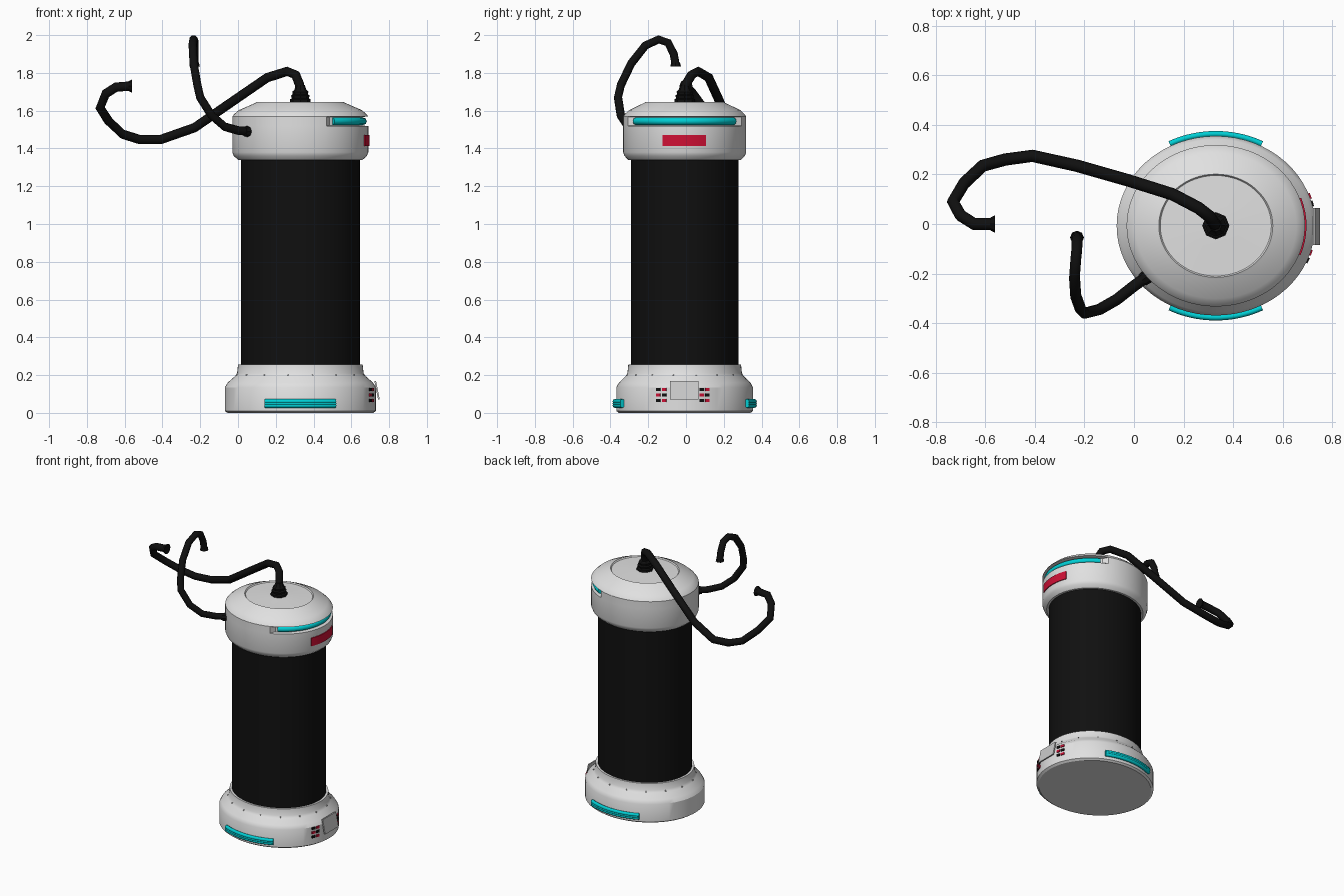
import bpy
import bmesh
from math import sin, cos, pi, radians
from mathutils import Vector

if "Cube" in bpy.data.objects:
    bpy.data.objects.remove(bpy.data.objects["Cube"], do_unlink=True)

CENTRE_X, CENTRE_Y, SQUASH = 0.33, -0.007, 0.905
SEGMENTS = 64


def material(name, red, green, blue):
    mat = bpy.data.materials.new(name)
    mat.use_nodes = True
    colour = (red, green, blue, 1)
    mat.diffuse_color = colour
    mat.node_tree.nodes["Principled BSDF"].inputs["Base Color"].default_value = colour
    return mat


WHITE = material("white_shell", 0.75, 0.75, 0.75)
BLACK = material("black_rubber", 0.005, 0.005, 0.005)
CYAN = material("cyan_light", 0.0, 0.62, 0.66)
RED = material("red_label", 0.62, 0.005, 0.035)
GREY = material("grey_panel", 0.6, 0.6, 0.6)


def finish(name, mesh, mat, smooth_angle=30):
    """Link a mesh as a named, coloured, smooth-by-angle object."""
    obj = bpy.data.objects.new(name, mesh)
    bpy.context.collection.objects.link(obj)
    mesh.materials.clear()
    mesh.materials.append(mat)
    bpy.ops.object.select_all(action="DESELECT")
    obj.select_set(True)
    bpy.context.view_layer.objects.active = obj
    bpy.ops.object.shade_smooth_by_angle(angle=radians(smooth_angle))
    return obj


def from_bmesh(name, bm, mat):
    bmesh.ops.recalc_face_normals(bm, faces=bm.faces)
    mesh = bpy.data.meshes.new(name)
    bm.to_mesh(mesh)
    bm.free()
    return finish(name, mesh, mat)


def on_oval(radius, angle, z, squash=SQUASH):
    return Vector((CENTRE_X + radius * cos(angle),
                   CENTRE_Y + squash * radius * sin(angle), z))


def revolve(name, profile, mat, segments=SEGMENTS, squash=SQUASH, groove=None):
    """Closed oval solid from (radius, z) rows; groove dents rows near +x."""
    bm = bmesh.new()
    rows = []
    for index, (radius, z) in enumerate(profile):
        row = []
        for step in range(segments):
            angle = 2 * pi * step / segments
            r = radius
            if groove and index in groove["rows"] and cos(angle) > cos(groove["half"]):
                r = groove["radius"]
            row.append(bm.verts.new(on_oval(r, angle, z, squash)))
        rows.append(row)
    for low, high in zip(rows, rows[1:]):
        for i in range(segments):
            j = (i + 1) % segments
            bm.faces.new((low[i], low[j], high[j], high[i]))
    bm.faces.new(rows[0])
    bm.faces.new(rows[-1])
    return from_bmesh(name, bm, mat)


def tube(name, points, radius, mat):
    """Eight-sided capped tube along a path."""
    curve = bpy.data.curves.new(name + "_path", "CURVE")
    curve.dimensions = "3D"
    curve.bevel_depth = radius
    curve.bevel_resolution = 2
    curve.use_fill_caps = True
    spline = curve.splines.new("POLY")
    spline.points.add(len(points) - 1)
    for target, point in zip(spline.points, points):
        target.co = (*point, 1)
    helper = bpy.data.objects.new(name + "_path", curve)
    bpy.context.collection.objects.link(helper)
    bpy.context.view_layer.update()
    graph = bpy.context.evaluated_depsgraph_get()
    mesh = bpy.data.meshes.new_from_object(helper.evaluated_get(graph))
    bpy.data.objects.remove(helper, do_unlink=True)
    return finish(name, mesh, mat, 50)


def arc_tube(name, orbit, middle, half, z, radius, steps=20):
    angles = [middle + half * (2 * i / steps - 1) for i in range(steps + 1)]
    return tube(name, [on_oval(orbit, a, z) for a in angles], radius, CYAN)


def arc_plate(name, radius, start, end, low, high, mat, steps=8):
    """Thin plate wrapped on the oval surface."""
    bm = bmesh.new()
    columns = []
    for i in range(steps + 1):
        angle = start + (end - start) * i / steps
        columns.append([bm.verts.new(on_oval(r, angle, z))
                        for r, z in ((radius - .004, low), (radius + .004, low),
                                     (radius + .004, high), (radius - .004, high))])
    for a, b in zip(columns, columns[1:]):
        for i in range(4):
            j = (i + 1) % 4
            bm.faces.new((a[i], a[j], b[j], b[i]))
    bm.faces.new(columns[0])
    bm.faces.new(columns[-1])
    return from_bmesh(name, bm, mat)


def collar(name, position, direction, wide, narrow, depth):
    """Flared end ring whose wide side points along direction."""
    bm = bmesh.new()
    turn = Vector(direction).to_track_quat("Z", "Y").to_matrix().to_4x4()
    turn.translation = position
    bmesh.ops.create_cone(bm, cap_ends=True, segments=8, radius1=narrow,
                          radius2=wide, depth=depth, matrix=turn)
    return from_bmesh(name, bm, BLACK)


# Main shells and dark cylinder
revolve("base", [(.385, 0), (.4, .01), (.4, .135), (.385, .16), (.345, .195),
                 (.335, .21), (.33, .255), (.3, .255)], WHITE)
revolve("cylinder_body", [(.315, .24), (.315, 1.35)], BLACK)
cap_profile = [(.3, 1.34), (.33, 1.34), (.352, 1.36), (.36, 1.38), (.36, 1.519),
               (.36, 1.521), (.36, 1.567), (.36, 1.569), (.35, 1.582), (.325, 1.603),
               (.24, 1.64), (.23, 1.645), (.224, 1.637), (.215, 1.637), (.1, 1.645)]
revolve("top_cap", cap_profile, WHITE,
        groove={"rows": (5, 6), "half": radians(62), "radius": .33})

# Light strips and label on the cap
arc_tube("cap_light", .332, 0, radians(59), 1.544, .02)
arc_plate("cap_label", .362, radians(-21), radians(20), 1.412, 1.47, RED)

# Paired light strips on the front and back of the base
for side, middle in (("front", -pi / 2), ("back", pi / 2)):
    for level, z in (("lower", .039), ("middle", .05), ("upper", .061)):
        arc_tube(f"{side}_{level}_light", .409, middle, radians(27), z, .012)

# Tilted control panel
bm = bmesh.new()
bmesh.ops.create_cube(bm, size=1)
for vert in bm.verts:
    top = vert.co.z > 0
    vert.co = (.736 + vert.co.x * .009 + (-.01 if top else .01),
               -.01 + vert.co.y * .15, .17 if top else .07)
from_bmesh("control_panel", bm, GREY)

# Checkered indicator buttons either side of the panel
for column, y in enumerate((-.15, -.117, .083, .115)):
    for row in range(3):
        angle = (y - CENTRE_Y) / (.4 * SQUASH)
        z = .065 + row * .03
        arc_plate(f"button_{column}_{row}", .402, angle - .032, angle + .032,
                  z - .008, z + .008, RED if (column + row) % 2 else BLACK, 1)

# Small rivets around the base shoulder
for i in range(16):
    angle = 2 * pi * (i + .5) / 16
    arc_plate(f"rivet_{i}", .342, angle - .01, angle + .01, .198, .204, GREY, 1)

# Ribbed boot where the top cable leaves the cap
revolve("cable_boot", [(.055, 1.635), (.055, 1.66), (.045, 1.665), (.05, 1.68),
                       (.04, 1.686), (.043, 1.7), (.032, 1.71), (.024, 1.735)],
        BLACK, 8, 1)

# Cables
top_path = [(.33, -.005, 1.66), (.325, 0, 1.74), (.305, .03, 1.79), (.26, .065, 1.808),
            (.155, .12, 1.775), (-.02, .175, 1.655), (-.23, .235, 1.51),
            (-.41, .275, 1.447), (-.52, .26, 1.447), (-.61, .235, 1.475),
            (-.685, .165, 1.545), (-.73, .09, 1.615), (-.7, .035, 1.69),
            (-.645, 0, 1.725), (-.57, 0, 1.73)]
side_path = [(.07, -.2, 1.49), (0, -.25, 1.495), (-.07, -.305, 1.515),
             (-.14, -.345, 1.575), (-.2, -.36, 1.67), (-.215, -.345, 1.735),
             (-.235, -.29, 1.85), (-.24, -.215, 1.945), (-.235, -.145, 1.977),
             (-.23, -.095, 1.96), (-.23, -.065, 1.9), (-.23, -.055, 1.845)]
tube("top_cable", top_path, .025, BLACK)
tube("side_cable", side_path, .023, BLACK)
collar("top_cable_end", top_path[-1], (1, 0, 0), .036, .025, .02)
collar("side_cable_end", side_path[-1], (0, 0, -1), .028, .023, .02)
collar("side_cable_socket", (.045, -.218, 1.49), (.8, .6, 0), .03, .026, .03)
